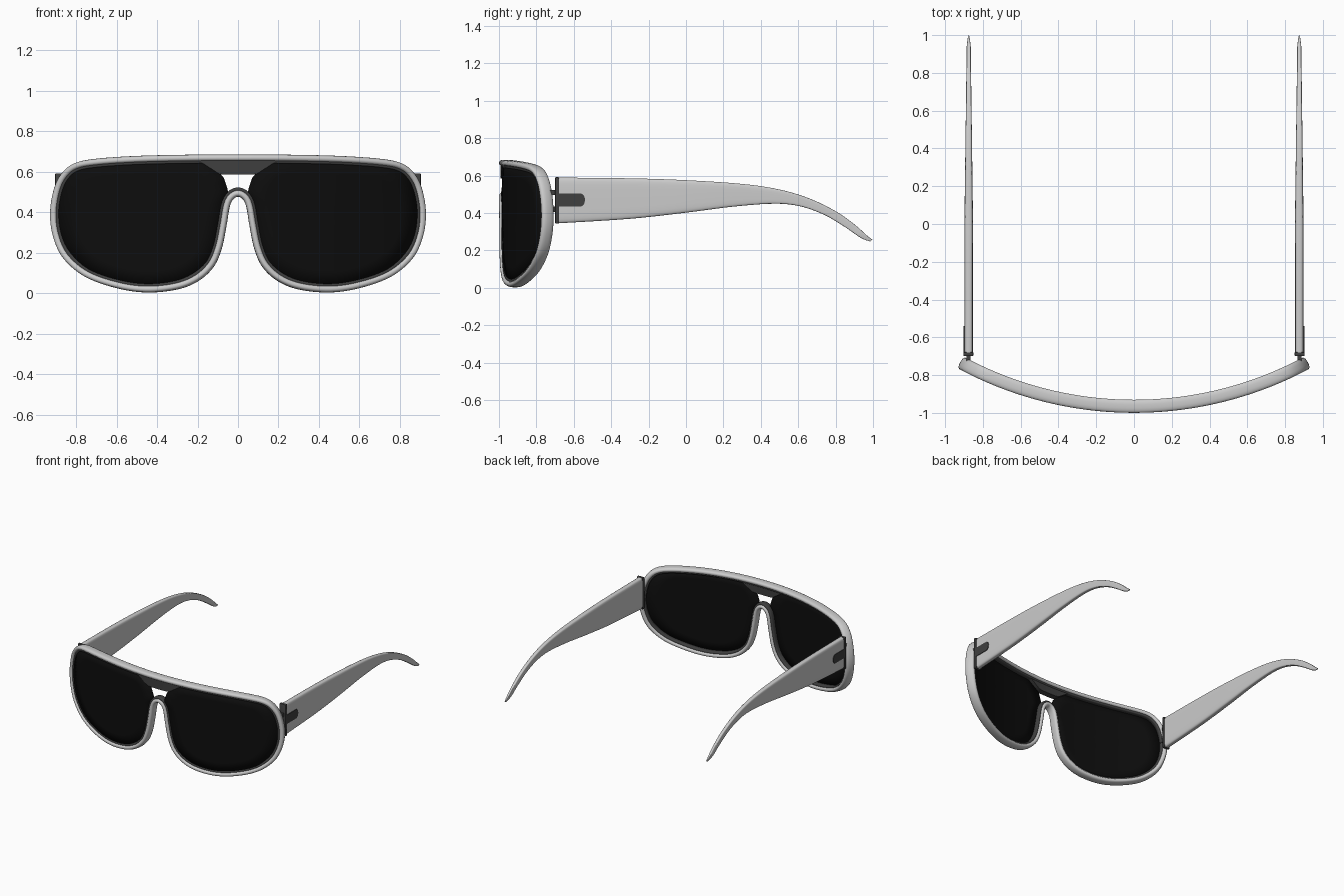
import bpy, bmesh, math
from mathutils import Vector

if "Cube" in bpy.data.objects:
    bpy.data.objects.remove(bpy.data.objects["Cube"])

R, CY = 1.93, 0.965          # wrap radius and centre of the curved front


def material(name, v):
    m = bpy.data.materials.new(name)
    m.diffuse_color = (v, v, v, 1)
    m.use_nodes = True
    m.node_tree.nodes["Principled BSDF"].inputs["Base Color"].default_value = m.diffuse_color
    return m


DARK = material("dark_plastic", 0.05)
BLACK = material("black_lens", 0.004)


def wrap(x, z, d=0.0):
    """Bend a front-view point onto the curved front; d is the offset outwards."""
    t = math.asin(x / R)
    return Vector(((R + d) * math.sin(t), CY - (R + d) * math.cos(t), z))


def spline(pts, n=6, closed=True):
    """Catmull-Rom through the points."""
    p = [Vector(q) for q in pts]
    k, out = len(p), []
    for i in range(k if closed else k - 1):
        if closed:
            a, b, c, d = (p[(i + j) % k] for j in (-1, 0, 1, 2))
        else:
            a, b, c, d = (p[min(max(i + j, 0), k - 1)] for j in (-1, 0, 1, 2))
        for s in range(n):
            t = s / n
            out.append(0.5 * (2 * b + (c - a) * t + (2 * a - 5 * b + 4 * c - d) * t * t
                              + (3 * b - a - 3 * c + d) * t ** 3))
    return out if closed else out + [p[-1]]


def superellipse(a, b, e, n=16):
    def f(v):
        return math.copysign(abs(v) ** (2 / e), v)
    return [(a * f(math.cos(2 * math.pi * (i + .5) / n)),
             b * f(math.sin(2 * math.pi * (i + .5) / n))) for i in range(n)]


def finish(bm, name, mat=None, mirror=False, angle=40):
    bmesh.ops.recalc_face_normals(bm, faces=bm.faces)
    me = bpy.data.meshes.new(name)
    bm.to_mesh(me)
    bm.free()
    ob = bpy.data.objects.new(name, me)
    bpy.context.collection.objects.link(ob)
    if mat:
        me.materials.append(mat)
    if mirror:
        ob.modifiers.new("mirror", 'MIRROR')
    bpy.ops.object.select_all(action='DESELECT')
    ob.select_set(True)
    bpy.context.view_layer.objects.active = ob
    bpy.ops.object.shade_smooth_by_angle(angle=math.radians(angle))
    return ob


def loft(rings, name, closed=False, **kw):
    bm = bmesh.new()
    vs = [[bm.verts.new(p) for p in r] for r in rings]
    n = len(vs[0])
    for i in range(len(vs) if closed else len(vs) - 1):
        a, b = vs[i], vs[(i + 1) % len(vs)]
        for j in range(n):
            bm.faces.new((a[j], a[(j + 1) % n], b[(j + 1) % n], b[j]))
    if not closed:
        bm.faces.new(vs[0])
        bm.faces.new(vs[-1])
    return finish(bm, name, **kw)


# Outline of the whole front, right half, from top centre round to the nose
half = [(0, .685), (.25, .684), (.5, .678), (.7, .664), (.8, .643), (.86, .597),
        (.9, .52), (.92, .4), (.906, .28), (.855, .17), (.75, .08), (.6, .025),
        (.45, .003), (.3, .018), (.195, .06), (.12, .13), (.08, .22), (.057, .33),
        (.042, .42), (.026, .46), (0, .476)]
outline = spline(half + [(-x, z) for x, z in half[-2:0:-1]])


def rim(name, r0, r1, depth, e, d0=0, mat=None):
    rings, k = [], len(outline)
    for i, p in enumerate(outline):
        t = (outline[(i + 1) % k] - outline[i - 1]).normalized()
        n = Vector((t.y, -t.x))
        ring = []
        for a, d in superellipse((r0 - r1) / 2, depth, e):
            q = p + n * (-(r0 + r1) / 2 + a)
            ring.append(wrap(q.x, q.y, d + d0))
        rings.append(ring)
    return loft(rings, name, closed=True, mat=mat)


# Grey outer frame and dark inner rim
rim("front_frame", 0, -.034, .035, 2.6)
rim("inner_rim", -.022, -.046, .024, 3.5, mat=DARK)

# Lenses
lens_pts = spline([(.17, .645), (.5, .643), (.7, .63), (.78, .608), (.83, .57), (.862, .5),
                   (.877, .4), (.864, .29), (.82, .2), (.73, .118), (.59, .066),
                   (.45, .045), (.31, .06), (.22, .098), (.155, .155), (.118, .235),
                   (.093, .34), (.073, .43), (.05, .49), (.06, .54), (.085, .588)], 4)
bm = bmesh.new()
c = Vector((.46, .36))
loops = []
for s in (1, .8, .6, .4, .2):
    loops.append([bm.verts.new(wrap(*(c + (p - c) * s), .014)) for p in lens_pts])
m = len(lens_pts)
for a, b in zip(loops, loops[1:]):
    for j in range(m):
        bm.faces.new((a[j], a[(j + 1) % m], b[(j + 1) % m], b[j]))
mid = bm.verts.new(wrap(c.x, c.y, .014))
for j in range(m):
    bm.faces.new((loops[-1][j], loops[-1][(j + 1) % m], mid))
lens = finish(bm, "lenses", BLACK, mirror=True)
sol = lens.modifiers.new("thickness", 'SOLIDIFY')
sol.thickness, sol.offset = .014, 0

# Dark bridge panel between the lenses
rings = []
for i in range(13):
    x = -.18 + .36 * i / 12
    low = .585 + max(0, abs(x) - .085) * .65
    rings.append([wrap(x, low, .026), wrap(x, .665, .026),
                  wrap(x, .665, -.02), wrap(x, low, -.02)])
loft(rings, "bridge", mat=DARK)

# Temples: y, top z, bottom z, half thickness
top = spline([(-.682, .59), (-.3, .586), (0, .576), (.3, .556), (.5, .526), (.66, .478),
              (.8, .41), (.9, .34), (.97, .278), (.997, .258)], 5, False)
bottom = spline([(-.682, .345), (-.3, .369), (0, .402), (.25, .434), (.47, .45), (.61, .436),
                 (.74, .39), (.85, .325), (.935, .267), (.985, .248)], 5, False)
rings = []
for a, b in zip(top, bottom):
    ctr, v = (a + b) / 2, (a - b) / 2
    th = .023 - .012 * max(0, min(1, ctr.x / .9))
    if ctr.x > .93:
        th *= max(.3, 1 - (ctr.x - .93) / .09)
    rings.append([(.875 + p, ctr.x + q * v.x, ctr.y + q * v.y)
                  for p, q in superellipse(th, 1, 5, 24)])
loft(rings, "temples", mirror=True)


def box(name, lo, hi, bevel=0, mat=DARK):
    bm = bmesh.new()
    bmesh.ops.create_cube(bm, size=1)
    for v in bm.verts:
        v.co = [(l + h) / 2 + k * (h - l) for l, h, k in zip(lo, hi, v.co)]
    if bevel:
        bmesh.ops.bevel(bm, geom=bm.edges[:], offset=bevel, segments=2,
                        affect='EDGES', profile=.5)
    return finish(bm, name, mat, mirror=True)


# Hinge plates and knuckles
box("hinge_plates", (.85, -.7, .343), (.903, -.678, .592), .005)
for i, z in enumerate((.42, .51)):
    box(f"hinge_knuckles_{i + 1}", (.866, -.745, z - .014), (.888, -.69, z + .014))

# Dark tabs with a rounded end on the outer temple faces
tab = [(-.685, .505), (-.685, .435)]
for i in range(9):
    t = -math.pi / 2 + math.pi * i / 8
    s = superellipse
    tab.append((-.565 + .025 * math.cos(t), .47 + .035 * math.sin(t)))
loft([[(x, y, z) for y, z in tab] for x in (.88, .902)], "temple_tabs", mat=DARK, mirror=True)
